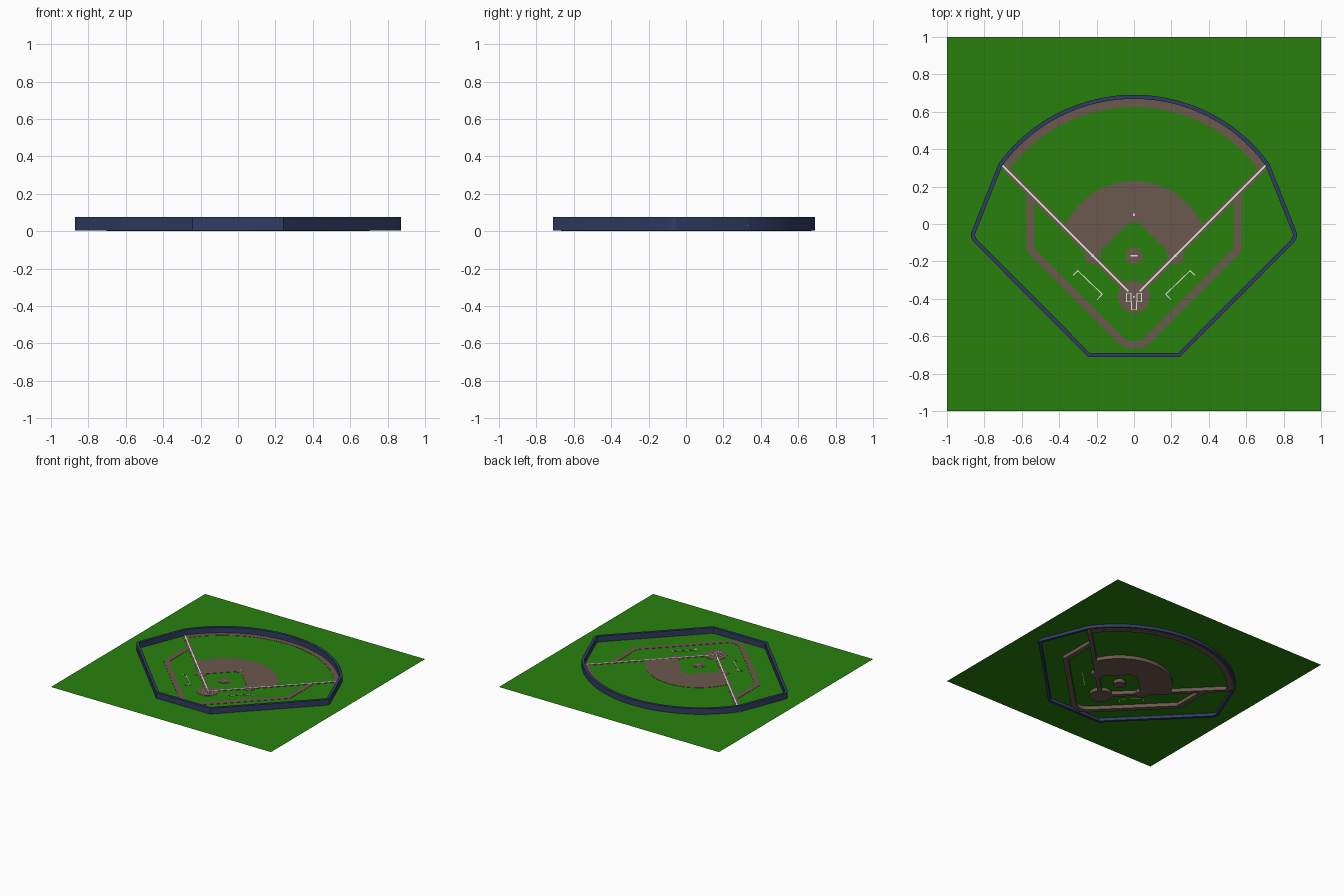
import bpy
import math
from mathutils import Vector

if "Cube" in bpy.data.objects:
    bpy.data.objects.remove(bpy.data.objects["Cube"])


def material(name, color):
    m = bpy.data.materials.new(name)
    m.diffuse_color = (*color, 1)
    m.use_nodes = True
    m.node_tree.nodes["Principled BSDF"].inputs["Base Color"].default_value = m.diffuse_color
    return m


GRASS = material("grass", (0.022, 0.216, 0.004))
DIRT = material("dirt", (0.145, 0.1, 0.075))
WALL = material("wall_blue", (0.03, 0.046, 0.125))
CHALK = material("chalk", (0.8, 0.78, 0.75))


def slab(name, loops, z0, z1, mat):
    """Flat slab from closed outlines; later outlines inside the first are holes."""
    cu = bpy.data.curves.new(name, 'CURVE')
    cu.dimensions = '2D'
    cu.fill_mode = 'BOTH'
    cu.extrude = (z1 - z0) / 2
    for pts in loops:
        s = cu.splines.new('POLY')
        s.points.add(len(pts) - 1)
        for p, q in zip(s.points, pts):
            p.co = (q[0], q[1], 0, 1)
        s.use_cyclic_u = True
    cu.materials.append(mat)
    ob = bpy.data.objects.new(name, cu)
    bpy.context.collection.objects.link(ob)
    ob.location.z = (z0 + z1) / 2
    bpy.ops.object.select_all(action='DESELECT')
    bpy.context.view_layer.objects.active = ob
    ob.select_set(True)
    bpy.ops.object.convert(target='MESH')
    bpy.ops.object.shade_smooth_by_angle(angle=math.radians(20))
    return ob


def arc(cx, cy, r, a0, a1, n):
    return [(cx + r * math.cos(math.radians(a0 + (a1 - a0) * i / n)),
             cy + r * math.sin(math.radians(a0 + (a1 - a0) * i / n))) for i in range(n + 1)]


def strip(name, path, width, z0, z1, mat, closed=False):
    """Ribbon of constant width with mitred corners."""
    p = [Vector(q) for q in path]
    n = len(p)
    left, right = [], []
    for i in range(n):
        a = p[i - 1] if closed or i > 0 else None
        b = p[(i + 1) % n] if closed or i < n - 1 else None
        d1 = (p[i] - a).normalized() if a is not None else (b - p[i]).normalized()
        d2 = (b - p[i]).normalized() if b is not None else d1
        n1, n2 = Vector((-d1.y, d1.x)), Vector((-d2.y, d2.x))
        m = (n1 + n2).normalized()
        m *= width / 2 / max(m.dot(n1), 0.3)
        left.append(p[i] + m)
        right.append(p[i] - m)
    loops = [left, right] if closed else [left + right[::-1]]
    return slab(name, loops, z0, z1, mat)


def disc(name, x, y, r, z0=0.0, z1=0.032, mat=DIRT):
    return slab(name, [arc(x, y, r, 0, 360, 40)[:-1]], z0, z1, mat)


def rect(cx, cy, w, h):
    return [(cx - w / 2, cy - h / 2), (cx + w / 2, cy - h / 2),
            (cx + w / 2, cy + h / 2), (cx - w / 2, cy + h / 2)]


def mirror(pts):
    return [(-x, y) for x, y in pts]


HOME = -0.39
BASE = 0.22
MID = HOME + BASE
DT = 0.032          # dirt top
LB, LT = 0.03, 0.0335  # chalk bottom and top

# grass field
bpy.ops.mesh.primitive_plane_add(size=2, location=(0, 0, 0.03))
field = bpy.context.object
field.name = "grass_field"
field.data.materials.append(GRASS)

# outer wall: curved outfield, rounded side corners, straight backstop
fence = arc(0, -0.205, 0.885, 36.3, 143.7, 48)
left_side = [(-0.852, -0.03), (-0.861, -0.052), (-0.859, -0.072), (-0.848, -0.09), (-0.24, -0.701)]
strip("outer_wall", fence + left_side + mirror(left_side)[::-1], 0.022, 0.005, 0.077, WALL, True)

# outfield warning track
strip("outfield_track", arc(0, -0.205, 0.854, 36.8, 143.2, 48), 0.046, 0, DT, DIRT)

# infield dirt with the diamond of grass left open
x_end = 0.372
a = math.degrees(math.atan2(x_end + HOME - MID, x_end))
infield = [(0, HOME)] + arc(0, MID, 0.4, a, 180 - a, 40)
r = BASE - 0.016
slab("infield_dirt", [infield, [(0, MID - r), (r, MID), (0, MID + r), (-r, MID)]], 0, DT, DIRT)

# round dirt areas
disc("home_circle", 0, HOME, 0.085)
disc("pitchers_mound", 0, MID, 0.045)
for n, x, y in (("first", BASE, MID), ("second", 0, MID + BASE), ("third", -BASE, MID)):
    disc(n + "_base_dirt", x, y, 0.045)
    slab(n + "_base", [rect(x, y, 0.012, 0.012)], LB, 0.0345, CHALK)

# dirt path around the foul territory
half = [(0.555, 0.165), (0.555, -0.138)]
strip("foul_track", half + arc(0, -0.537, 0.11, -45, -135, 16) + mirror(half)[::-1],
      0.04, 0, DT, DIRT)

# foul lines, coach boxes and batter boxes on both sides
coach = [(0.325, -0.275), (0.30, -0.25), (0.17, -0.375), (0.197, -0.405)]
for side, s in (("right", 1), ("left", -1)):
    f = (lambda q: q) if s == 1 else mirror
    strip(side + "_baseline_dirt", f([(0, HOME), (0.692, HOME + 0.692)]), 0.032, 0, DT, DIRT)
    strip(side + "_foul_line", f([(0.03, HOME + 0.03), (0.72, HOME + 0.72)]), 0.009, LB, LT, CHALK)
    strip(side + "_coach_box", f(coach), 0.005, LB, LT, CHALK)
    strip(side + "_batter_box", rect(s * 0.028, -0.393, 0.024, 0.045), 0.004, LB, LT, CHALK, True)

# catcher box, home plate and pitching plate
strip("catcher_box", [(-0.013, -0.415), (-0.013, -0.458), (0.013, -0.458), (0.013, -0.415)],
      0.004, LB, LT, CHALK)
slab("home_plate", [[(0, -0.396), (0.006, -0.39), (0.006, -0.384), (-0.006, -0.384), (-0.006, -0.39)]],
     LB, LT, CHALK)
slab("pitching_plate", [rect(0, MID, 0.036, 0.007)], LB, 0.0345, CHALK)
